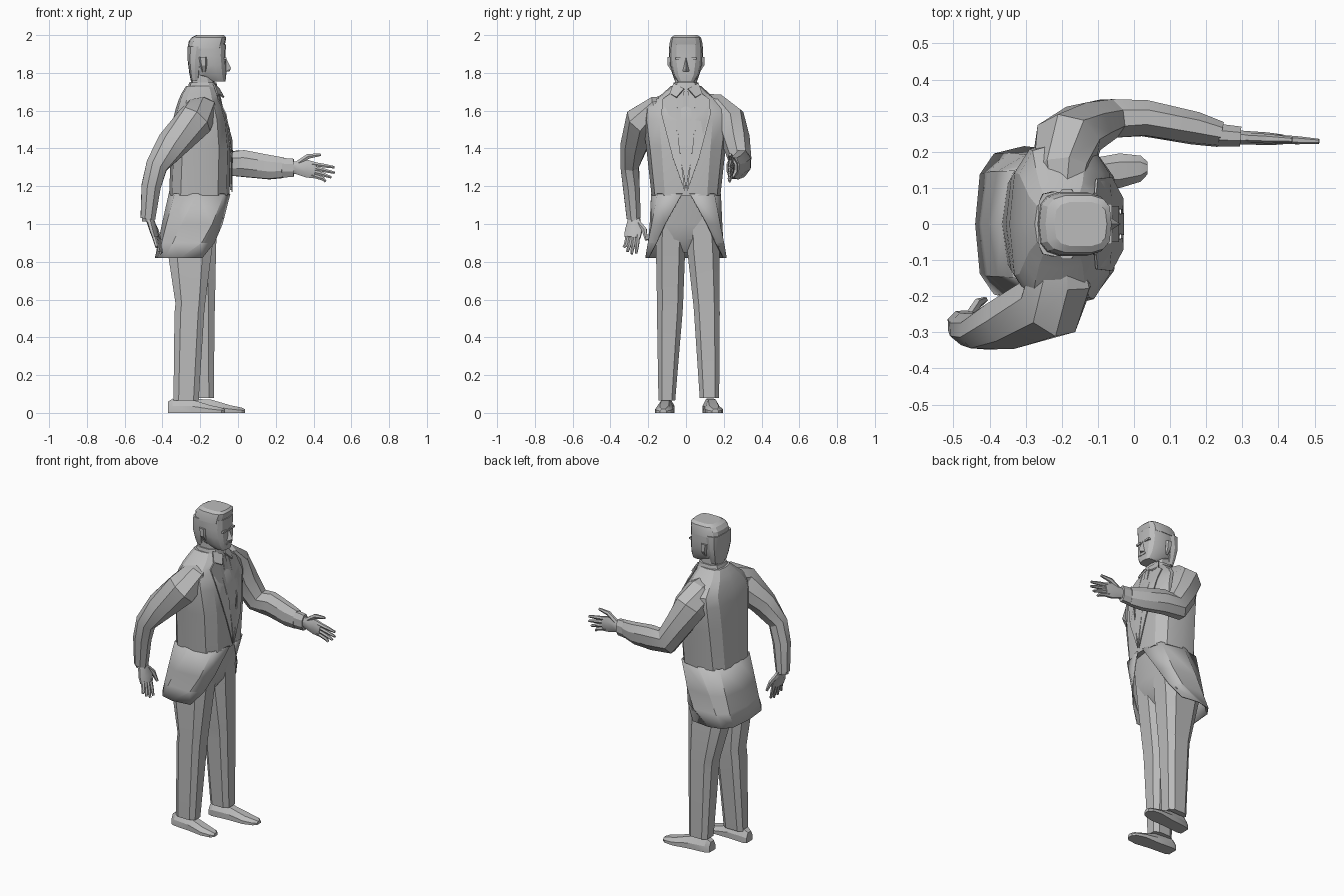
import bpy, bmesh, math
from mathutils import Vector as V

if "Cube" in bpy.data.objects:
    bpy.data.objects.remove(bpy.data.objects["Cube"])

grey = bpy.data.materials.new("plain grey")
grey.diffuse_color = (0.5, 0.5, 0.5, 1)
grey.use_nodes = True
grey.node_tree.nodes["Principled BSDF"].inputs["Base Color"].default_value = grey.diffuse_color


def make(name, verts, faces, thick=0, smooth=True):
    me = bpy.data.meshes.new(name)
    me.from_pydata([tuple(v) for v in verts], [], faces)
    bm = bmesh.new()
    bm.from_mesh(me)
    bmesh.ops.recalc_face_normals(bm, faces=bm.faces)
    bm.to_mesh(me)
    bm.free()
    me.materials.append(grey)
    ob = bpy.data.objects.new(name, me)
    bpy.context.collection.objects.link(ob)
    if thick:
        m = ob.modifiers.new("thickness", "SOLIDIFY")
        m.thickness, m.offset = thick, 0
    if smooth:
        bpy.ops.object.select_all(action="DESELECT")
        ob.select_set(True)
        bpy.context.view_layer.objects.active = ob
        bpy.ops.object.shade_smooth_by_angle(angle=math.radians(25))
    return ob


def skin(name, rings, closed=True, caps=True, **kw):
    n = len(rings[0])
    faces = []
    for i in range(len(rings) - 1):
        for j in range(n if closed else n - 1):
            k = (j + 1) % n
            faces.append((i * n + j, i * n + k, (i + 1) * n + k, (i + 1) * n + j))
    if caps:
        faces += [tuple(range(n)), tuple(range((len(rings) - 1) * n, len(rings) * n))]
    return make(name, [v for r in rings for v in r], faces, **kw)


def pw(v, p):
    return math.copysign(abs(v) ** p, v)


def oval(z, xb, xf, y0, y1, t, p=0.7):
    return V(((xb + xf) / 2 + (xf - xb) / 2 * pw(math.cos(t), p),
              (y0 + y1) / 2 + (y1 - y0) / 2 * pw(math.sin(t), p), z))


def loft(name, rows, n=12, p=0.7, turn=0, **kw):
    """Stack of level rings: z, back x, front x, low y, high y."""
    return skin(name, [[oval(*r, math.tau * (i + turn) / n, p) for i in range(n)] for r in rows], **kw)


def tube(name, path, n=8, ref=(0, 0, 1)):
    """Limb along a path of (point, radius along ref, radius across)."""
    rings = []
    for i, (c, a, b) in enumerate(path):
        d = (V(path[min(i + 1, len(path) - 1)][0]) - V(path[max(i - 1, 0)][0])).normalized()
        side = d.cross(V(ref)).normalized()
        up = side.cross(d)
        rings.append([V(c) + up * a * math.cos(math.tau * (k + .5) / n)
                      + side * b * math.sin(math.tau * (k + .5) / n) for k in range(n)])
    return skin(name, rings)


# jacket body: z, back, front, half width
body = [(1.15, -.365, -.045, .182), (1.40, -.355, -.04, .21), (1.55, -.345, -.055, .23),
        (1.61, -.33, -.075, .225), (1.655, -.315, -.095, .175), (1.69, -.3, -.105, .125), (1.73, -.275, -.125, .08)]
loft("jacket_body", [(z, b, f, -w, w) for z, b, f, w in body])

# jacket skirt, open and cut away in front
skirt = [(1.16, -.364, -.043, .182, .03), (1.0, -.4, -.075, .192, .42), (.9, -.42, -.1, .203, .72),
         (.82, -.437, -.13, .213, 1.1)]
skin("jacket_skirt", [[oval(z, b, f, -w, w, s + (math.tau - 2 * s) * i / 8, .62) for i in range(9)]
                      for z, b, f, w, s in skirt], closed=False, caps=False, thick=.006)


def chest(y, z, lift):
    for lo, hi in zip(body, body[1:]):
        if lo[0] <= z <= hi[0]:
            k = (z - lo[0]) / (hi[0] - lo[0])
            _, b, f, w = [u + (v - u) * k for u, v in zip(lo, hi)]
            s = min(.99, abs(y) / w) ** (1 / .7)
            return V(((b + f) / 2 + (f - b) / 2 * (1 - s * s) ** .35 + lift, y, z))


def plate(name, pts, lift):
    make(name, [chest(y, z, lift) for y, z in pts], [tuple(range(len(pts)))], thick=.006, smooth=False)


# shirt front, tie and lapels
plate("shirt_front", [(-.05, 1.71), (.05, 1.71), (.05, 1.5), (0, 1.18), (-.05, 1.5)], .006)
plate("tie", [(-.014, 1.7), (.014, 1.7), (.03, 1.35), (0, 1.2), (-.03, 1.35)], .011)
for s, side in ((-1, "right"), (1, "left")):
    plate(side + "_lapel", [(s * y, z) for y, z in
          ((.05, 1.715), (.125, 1.66), (.13, 1.58), (.07, 1.35), (.005, 1.17), (.04, 1.45))], .012)
    make(side + "_collar_wing", [(-.13, s * .065, 1.745), (-.1, s * .01, 1.715), (-.075, s * .05, 1.67),
         (-.11, s * .085, 1.69)], [(0, 1, 2, 3)], thick=.008, smooth=False)

# shirt collar and neck
loft("shirt_collar", [(1.69, -.275, -.1, -.082, .082), (1.75, -.258, -.115, -.068, .068)], n=10)
loft("neck", [(1.68, -.255, -.12, -.06, .06), (1.83, -.245, -.13, -.06, .06)], n=10)

# head and hair
loft("head", [(1.755, -.15, -.066, -.045, .045), (1.79, -.225, -.062, -.07, .07),
              (1.84, -.255, -.062, -.083, .083), (1.89, -.26, -.066, -.088, .088),
              (1.95, -.26, -.064, -.086, .086)], n=14, p=.65)
loft("hair", [(1.93, -.266, -.075, -.09, .09), (1.965, -.262, -.066, -.087, .087),
              (1.988, -.245, -.062, -.08, .08), (2.0, -.22, -.075, -.062, .062)], n=14, p=.6)
loft("hair_back", [(1.76, -.25, -.205, -.06, .06), (1.80, -.258, -.2, -.074, .074), (1.86, -.266, -.19, -.09, .09),
                   (1.94, -.267, -.17, -.09, .09)], n=12, p=.55)
make("nose", [(-.066, 0, 1.885), (-.037, 0, 1.825), (-.068, -.02, 1.808), (-.068, .02, 1.808),
              (-.045, 0, 1.808)], [(0, 1, 2), (0, 3, 1), (1, 4, 2), (1, 3, 4), (2, 4, 3), (0, 2, 3)], smooth=False)


def box(name, lo, hi):
    loft(name, [(z, lo[0], hi[0], lo[1], hi[1]) for z in (lo[2], hi[2])], n=4, p=.0001, turn=.5, smooth=False)


for s, side in ((-1, "right"), (1, "left")):
    y0, y1 = sorted((s * .018, s * .055))
    box(side + "_brow", (-.085, y0, 1.87), (-.061, y1, 1.882))
    y0, y1 = sorted((s * .07, s * .098))
    loft(side + "_ear", [(1.805, -.19, -.17, s * .07 - .005, s * .07 + .005), (1.84, -.2, -.165, y0, y1),
                         (1.885, -.208, -.165, y0, y1)], n=6)
box("mouth", (-.08, -.025, 1.79), (-.06, .025, 1.797))

# trousers
loft("trouser_seat", [(.85, -.27, -.17, -.04, .05), (.92, -.36, -.115, -.11, .12), (1.0, -.36, -.1, -.165, .165),
                      (1.17, -.34, -.07, -.165, .165)], n=10)
loft("right_leg", [(.065, -.345, -.205, -.148, -.055), (.53, -.34, -.175, -.157, -.015),
                   (.58, -.335, -.17, -.157, -.012), (.88, -.382, -.13, -.163, .0),
                   (1.08, -.35, -.1, -.155, .0)], n=8, p=.6, turn=.5)
loft("left_leg", [(.08, -.26, -.125, .07, .178), (.52, -.285, -.12, .04, .182),
                  (.57, -.29, -.118, .036, .182), (.88, -.37, -.11, .0, .18),
                  (1.08, -.35, -.1, 0, .16)], n=8, p=.6, turn=.5)


# shoes: cross-sections from heel to toe
def shoe(name, heel, toe, y_heel, y_toe):
    rings = []
    for k, w, h in ((0, .03, .06), (.08, .04, .075), (.42, .04, .07), (.75, .048, .04), (.94, .036, .028),
                    (1, .018, .02)):
        x, y = heel + (toe - heel) * k, y_heel + (y_toe - y_heel) * k
        rings.append([V((x, y - w, 0)), V((x, y + w, 0)), V((x, y + w, h * .5)),
                      V((x, y + w * .5, h)), V((x, y - w * .5, h)), V((x, y - w, h * .5))])
    skin(name, rings)


shoe("right_shoe", -.37, -.07, -.1, -.12)
shoe("left_shoe", -.27, .037, .125, .155)

# sleeves
tube("right_sleeve", [((-.2, -.05, 1.635), .06, .045), ((-.2, -.145, 1.605), .095, .075), ((-.23, -.225, 1.545), .1, .1),
                      ((-.35, -.272, 1.42), .085, .075), ((-.43, -.298, 1.31), .062, .052),
                      ((-.46, -.29, 1.2), .055, .048), ((-.477, -.277, 1.03), .042, .04)], ref=(1, 0, .3))
tube("left_sleeve", [((-.2, .05, 1.635), .06, .045), ((-.2, .145, 1.605), .095, .075), ((-.185, .225, 1.545), .1, .095),
                     ((-.14, .265, 1.44), .085, .075), ((-.07, .292, 1.325), .08, .058), ((.03, .293, 1.32), .076, .053),
                     ((.17, .265, 1.3), .068, .047), ((.24, .248, 1.298), .058, .036)], ref=(.5, 0, 1))
tube("left_cuff", [((.235, .246, 1.298), .056, .034), ((.295, .242, 1.297), .052, .03)])
tube("right_cuff", [((-.475, -.279, 1.05), .038, .036), ((-.476, -.275, 1.015), .034, .032)], ref=(1, 0, .3))


# hands: palm, four fingers and thumb; u runs to the fingers, v to the thumb
def hand(side, wrist, u, v, length):
    o, u, v = V(wrist), V(u).normalized(), V(v)
    v = (v - u * v.dot(u)).normalized()

    def at(a, b):
        return o + u * a * length + v * b * length
    tube(side + "_palm", [(at(-.05, 0), .033, .021), (at(.12, 0), .038, .02), (at(.35, .0), .05, .019),
                          (at(.55, -.02), .046, .015)], n=8, ref=v)
    for i, (b0, b1, tip) in enumerate(((.13, .1, 1), (.04, -.03, 1.02), (-.05, -.15, .95), (-.14, -.26, .82))):
        tube(f"{side}_finger_{i + 1}", [(at(.45, b0), .0125, .013), (at(.75, (b0 + b1) / 2), .0115, .011),
                                        (at(tip, b1), .007, .007)], n=6, ref=v)
    tube(side + "_thumb", [(at(.08, .08), .016, .014), (at(.34, .3), .015, .013), (at(.64, .37), .008, .008)],
         n=6, ref=v)


hand("left", (.29, .24, 1.3), (1, -.05, -.1), (.1, 0, 1), .22)
hand("right", (-.468, -.275, 1.03), (.33, -.04, -1), (.25, 1, 0), .195)
